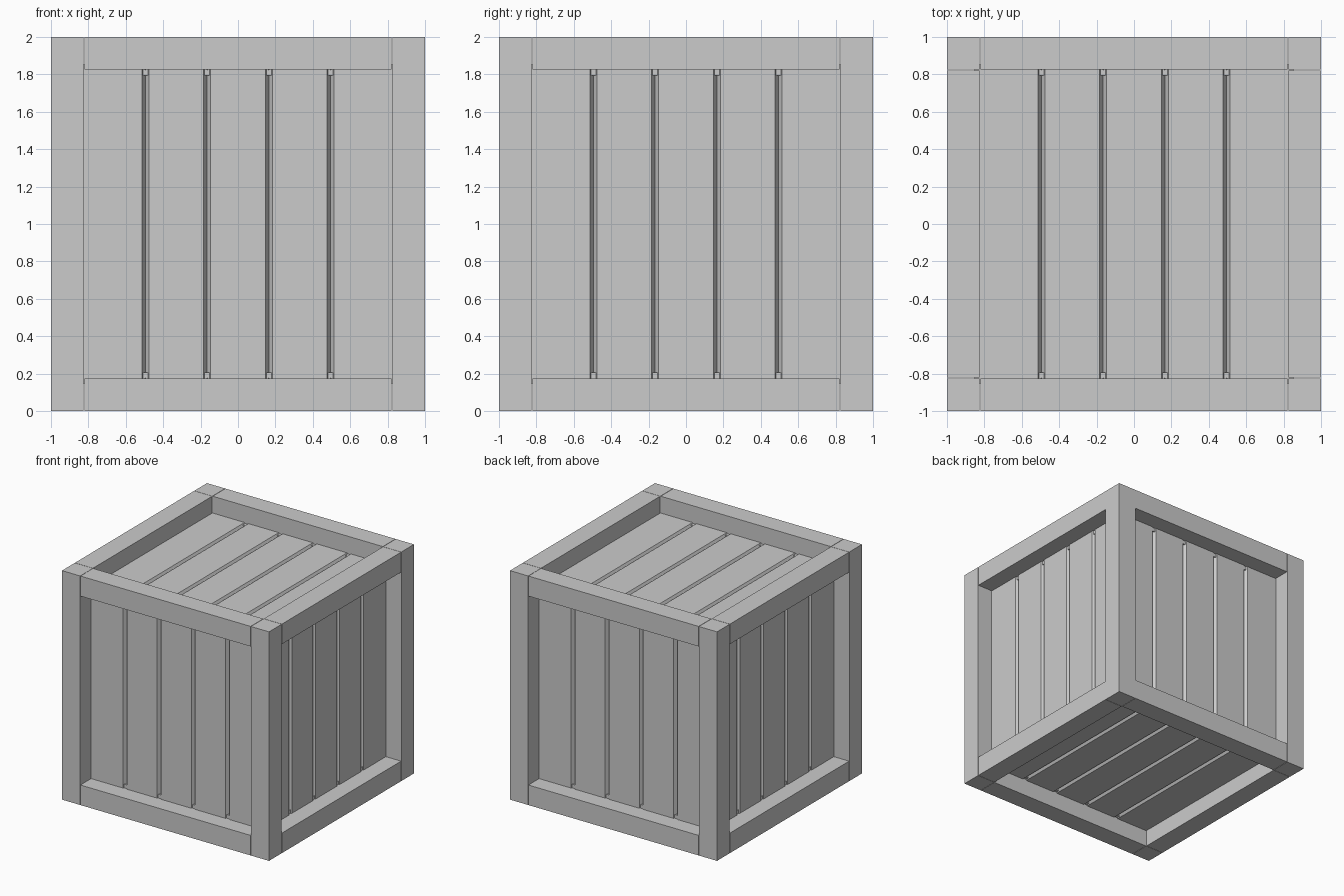
import bpy, bmesh
from math import radians
from mathutils import Matrix, Vector

if "Cube" in bpy.data.objects:
    bpy.data.objects.remove(bpy.data.objects["Cube"])

W = 0.175          # beam width
IN = 1 - W         # half opening
RECESS = 0.147     # panel depth below the frame face
GAP = 0.003        # thin joint between rails and posts
CENTER = Matrix.Translation((0, 0, 1))


def finish(name, bm):
    bmesh.ops.recalc_face_normals(bm, faces=bm.faces)
    mesh = bpy.data.meshes.new(name)
    bm.to_mesh(mesh)
    bm.free()
    obj = bpy.data.objects.new(name, mesh)
    bpy.context.collection.objects.link(obj)
    return obj


def box(name, center, size):
    bm = bmesh.new()
    bmesh.ops.create_cube(bm, size=1)
    bmesh.ops.scale(bm, vec=size, verts=bm.verts)
    bmesh.ops.translate(bm, vec=center, verts=bm.verts)
    return finish(name, bm)


def panel(name, rotation):
    """Plank panel with four V grooves, modelled facing -y, then turned."""
    face = -1 + RECESS
    half, depth, thick = 0.019, 0.03, 0.06
    pts = [(-IN - 0.02, face)]
    for i in range(4):
        x = -0.495 + 0.33 * i
        pts += [(x - half, face), (x, face + depth), (x + half, face)]
    pts += [(IN + 0.02, face), (IN + 0.02, face + thick), (-IN - 0.02, face + thick)]
    bm = bmesh.new()
    base = bm.faces.new([bm.verts.new((x, y, -IN - 0.02)) for x, y in pts])
    ext = bmesh.ops.extrude_face_region(bm, geom=[base])
    top = [g for g in ext["geom"] if isinstance(g, bmesh.types.BMVert)]
    bmesh.ops.translate(bm, vec=Vector((0, 0, 2 * IN + 0.04)), verts=top)
    bmesh.ops.transform(bm, matrix=CENTER @ rotation, verts=bm.verts)
    return finish(name, bm)


# Corner posts and horizontal rails
m = 1 - W / 2
rail = 2 * (IN - GAP)
for a, side in ((-1, "left"), (1, "right")):
    for b, end in ((-1, "front"), (1, "back")):
        box(f"post_{end}_{side}", (a * m, b * m, 1), (W, W, 2))
for s, level in ((-1, "bottom"), (1, "top")):
    for d, (along_x, along_y) in ((-1, ("front", "left")), (1, ("back", "right"))):
        box(f"{level}_rail_{along_x}", (0, d * m, 1 + s * m), (rail, W, W))
        box(f"{level}_rail_{along_y}", (d * m, 0, 1 + s * m), (W, rail, W))

# Plank panels on the four sides, then top and bottom
for i, side in enumerate(("front", "right", "back", "left")):
    panel(f"{side}_planks", Matrix.Rotation(radians(90 * i), 4, 'Z'))
panel("top_planks", Matrix.Rotation(radians(-90), 4, 'X'))
panel("bottom_planks", Matrix.Rotation(radians(90), 4, 'X'))
